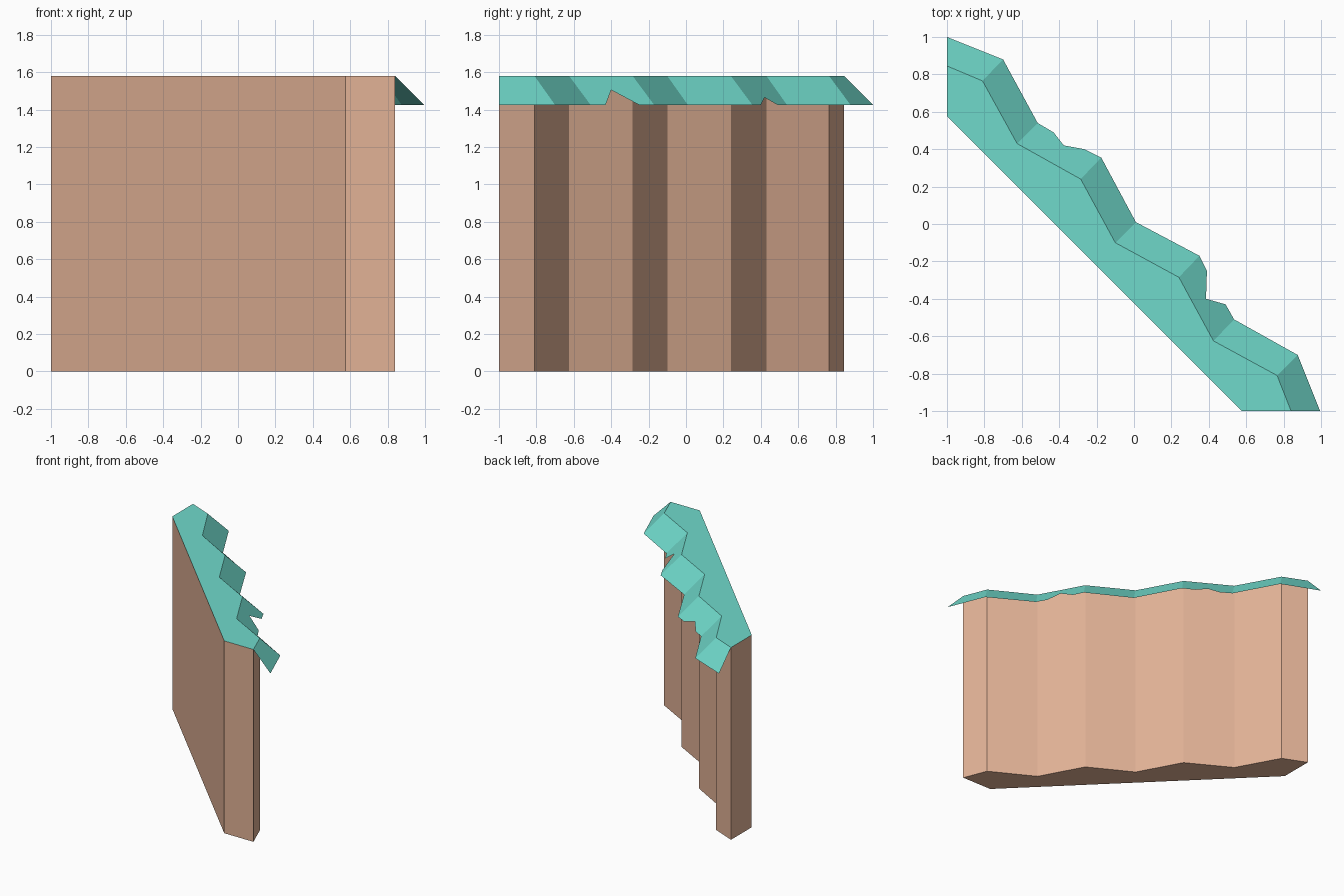
import bpy, bmesh

if "Cube" in bpy.data.objects:
    bpy.data.objects.remove(bpy.data.objects["Cube"])

TOP, LIP = 1.58, 1.425

def material(name, rgb):
    m = bpy.data.materials.new(name)
    m.diffuse_color = (*rgb, 1)
    m.use_nodes = True
    m.node_tree.nodes["Principled BSDF"].inputs["Base Color"].default_value = m.diffuse_color
    return m

earth = material("earth_brown", (0.76, 0.445, 0.305))
grass = material("grass_teal", (0.162, 0.70, 0.60))

def make_object(name, bm, mats):
    me = bpy.data.meshes.new(name)
    bm.to_mesh(me)
    bm.free()
    for m in mats:
        me.materials.append(m)
    ob = bpy.data.objects.new(name, me)
    bpy.context.collection.objects.link(ob)
    return ob

# Zigzag of the cliff face, and the wider zigzag of the grass lip
inner = [(-1, .845), (-.81, .765), (-.625, .43), (-.285, .24), (-.10, -.10),
         (.24, -.285), (.425, -.625), (.765, -.81), (.84, -1)]
outer = [(-1, 1), (-.70, .88), (-.515, .54), (-.175, .355), (.01, .01),
         (.35, -.17), (.535, -.51), (.875, -.70), (.995, -1)]
# Chips broken out of the lip, keyed by zigzag segment
chips = {2: [(-.43, .49, LIP), (-.375, .42, 1.465), (-.265, .40, LIP)],
         5: [(.39, -.25, LIP), (.385, -.40, 1.505), (.49, -.43, LIP)]}

# Cliff body: extruded outline with a straight diagonal back, grass on top
bm = bmesh.new()
outline = inner + [(.575, -1), (-1, .575)]
base = bm.faces.new([bm.verts.new((x, y, 0)) for x, y in outline])
ext = bmesh.ops.extrude_face_region(bm, geom=[base], use_keep_orig=True)
bmesh.ops.translate(bm, vec=(0, 0, TOP),
                    verts=[v for v in ext["geom"] if isinstance(v, bmesh.types.BMVert)])
bmesh.ops.recalc_face_normals(bm, faces=bm.faces)
for f in bm.faces:
    f.material_index = 1 if f.normal.z > 0.5 else 0
make_object("cliff_body", bm, [earth, grass])

# Sloping grass lip: one thin facet per zigzag segment
bm = bmesh.new()
top = [bm.verts.new((x, y, TOP)) for x, y in inner]
low = [bm.verts.new((x, y, LIP)) for x, y in outer]
for i in range(len(inner) - 1):
    chip = [bm.verts.new(p) for p in reversed(chips.get(i, []))]
    bm.faces.new([top[i], top[i + 1], low[i + 1], *chip, low[i]])
make_object("grass_lip", bm, [grass])
